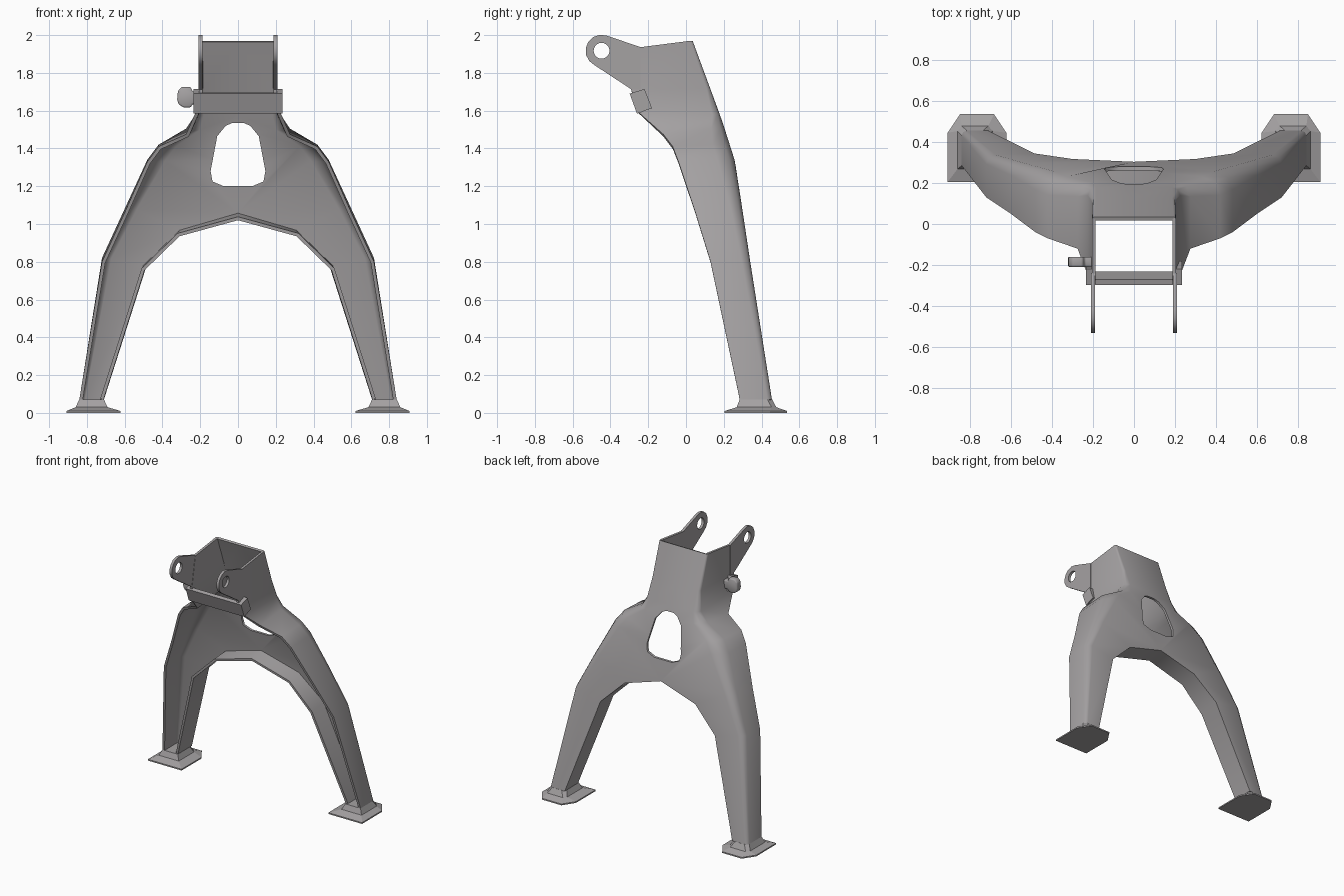
import bpy, bmesh, math

if "Cube" in bpy.data.objects:
    bpy.data.objects.remove(bpy.data.objects["Cube"])

T = 0.018  # sheet thickness

METAL = bpy.data.materials.new("dark_grey_metal")
METAL.diffuse_color = (.375, .36, .365, 1)
METAL.use_nodes = True
METAL.node_tree.nodes["Principled BSDF"].inputs["Base Color"].default_value = METAL.diffuse_color


def finish(name, bm, fix_normals=True):
    if fix_normals:
        bmesh.ops.recalc_face_normals(bm, faces=bm.faces[:])
    me = bpy.data.meshes.new(name)
    bm.to_mesh(me)
    bm.free()
    me.materials.append(METAL)
    ob = bpy.data.objects.new(name, me)
    bpy.context.collection.objects.link(ob)
    return ob


def activate(ob):
    bpy.ops.object.select_all(action='DESELECT')
    ob.select_set(True)
    bpy.context.view_layer.objects.active = ob


def smooth(ob, angle=32):
    activate(ob)
    bpy.ops.object.shade_smooth_by_angle(angle=math.radians(angle))


def apply_mods(ob):
    activate(ob)
    for m in list(ob.modifiers):
        bpy.ops.object.modifier_apply(modifier=m.name)


def mirror(ob):
    m = ob.modifiers.new("mirror", 'MIRROR')
    m.merge_threshold = 0.001


def loft(name, rings):
    bm = bmesh.new()
    vs = [[bm.verts.new(p) for p in r] for r in rings]
    n = len(rings[0])
    for a, b in zip(vs, vs[1:]):
        for i in range(n):
            bm.faces.new((a[i], a[(i + 1) % n], b[(i + 1) % n], b[i]))
    bm.faces.new(vs[0])
    bm.faces.new(vs[-1])
    return finish(name, bm)


def prism_x(name, yz, x0, x1):
    return loft(name, [[(x, y, z) for y, z in yz] for x in (x0, x1)])


def prism_y(name, xz, y0, y1):
    return loft(name, [[(x, y, z) for x, z in xz] for y in (y0, y1)])


def cut(ob, cutter):
    m = ob.modifiers.new("cut", 'BOOLEAN')
    m.operation = 'DIFFERENCE'
    m.solver = 'EXACT'
    m.object = cutter
    cutter.hide_render = True
    apply_mods(ob)
    bpy.data.objects.remove(cutter)


# Rear face profile in side view: (z, y)
REAR = [(1.97, .035), (1.55, .19), (1.33, .26), (1.0, .31), (.8, .34), (.07, .455)]


def rear_y(z):
    for (z0, y0), (z1, y1) in zip(REAR, REAR[1:]):
        if z >= z1:
            return y0 + (y1 - y0) * (z0 - z) / (z0 - z1)
    return REAR[-1][1]


# Stations down one half: outer x, outer z, corner size, wall front y, z, inner x, z
STATIONS = [
    (.205, 1.97, .012, -.25, 1.935, 0, 1.97),
    (.205, 1.72, .02, -.29, 1.71, 0, 1.72),
    (.225, 1.58, .04, -.25, 1.59, 0, 1.58),
    (.275, 1.505, .07, -.12, 1.475, 0, 1.47),
    (.42, 1.42, .09, -.07, 1.41, 0, 1.30),
    (.48, 1.34, .09, -.04, 1.33, 0, 1.045),
    (.60, 1.08, .06, .05, 1.06, .30, .955),
    (.72, .82, .045, .13, .80, .485, .775),
    (.84, .07, .025, .285, .07, .71, .07),
]
# Front edge of the inner arch flange
FLANGE = {5: (0, .17, 1.02), 6: (.31, .17, .935), 7: (.495, .17, .755), 8: (.712, .29, .07)}

# Shell: half sheet, mirrored and thickened
bm = bmesh.new()
rows = []
for i, (x, z, c, wy, wz, xi, zi) in enumerate(STATIONS):
    y = rear_y(z)
    k = c * 0.3
    pts = [(xi, rear_y(zi), zi), (x - c, y, z), (x - k, y - k, z), (x, y - c, z), (x, wy, wz)]
    row = [bm.verts.new(p) for p in pts]
    row.insert(0, bm.verts.new(FLANGE[i]) if i in FLANGE else None)
    rows.append(row)
for a, b in zip(rows, rows[1:]):
    for j in range(5):
        q = (a[j], a[j + 1], b[j + 1], b[j])
        if None not in q:
            bm.faces.new(q)
bm.normal_update()
bm.faces.ensure_lookup_table()
if bm.faces[0].normal.y < 0:
    bmesh.ops.reverse_faces(bm, faces=bm.faces[:])
shell = finish("stand_shell", bm, False)
mirror(shell)
s = shell.modifiers.new("thickness", 'SOLIDIFY')
s.thickness = T
s.offset = -1
s.use_even_offset = True
apply_mods(shell)

# Window in the rear panel
half = [(.03, 1.535), (.065, 1.52), (.11, 1.465), (.145, 1.28), (.135, 1.225), (.075, 1.2)]
window = half + [(-x, z) for x, z in reversed(half)]
cut(shell, prism_y("window_cutter", window, -.1, .6))
smooth(shell, 58)

# Hinge ears with round ends and pin holes
cy, cz, r = -.447, 1.917, .085
arc = [(cy + r * math.cos(math.radians(a)), cz + r * math.sin(math.radians(a)))
       for a in range(70, 246, 25)]
ear_profile = [(-.24, 1.936)] + arc + [(-.288, 1.712), (-.24, 1.712)]
ear = prism_x("hinge_ear", ear_profile, .207 - T, .209)
hole = [(cy + .042 * math.cos(t * math.tau / 20), cz + .042 * math.sin(t * math.tau / 20))
        for t in range(20)]
cut(ear, prism_x("pin_hole_cutter", hole, .1, .3))
mirror(ear)
apply_mods(ear)
smooth(ear)

# Cross plate along the front of the column, with wrapped ends
prism_x("cross_plate", [(-.298, 1.69), (-.27, 1.698), (-.232, 1.593), (-.26, 1.585)], -.235, .235)
wrap = prism_x("cross_plate_end", [(-.298, 1.69), (-.22, 1.715), (-.18, 1.613), (-.26, 1.585)],
               .2, .235)
mirror(wrap)
apply_mods(wrap)

# Side lug
lug = prism_y("side_lug", [(-.2, 1.70), (-.24, 1.70), (-.25, 1.725), (-.30, 1.725),
                           (-.318, 1.705), (-.322, 1.66), (-.315, 1.635), (-.29, 1.617),
                           (-.25, 1.617), (-.24, 1.635), (-.2, 1.635)], -.21, -.16)
b = lug.modifiers.new("soften", 'BEVEL')
b.width = .008
b.segments = 2
apply_mods(lug)
smooth(lug, 50)


# Feet: bevelled hexagonal plate rising into the leg socket
def hexagon(x0, x1, y0, y1, cx, cyy, z):
    return [(x0, y0, z), (x1, y0, z), (x1, y1 - cyy, z), (x1 - cx, y1, z),
            (x0 + cx, y1, z), (x0, y1 - cyy, z)]


foot = loft("foot", [
    hexagon(.622, .908, .205, .535, .06, .09, 0),
    hexagon(.622, .908, .205, .535, .06, .09, .01),
    hexagon(.69, .86, .268, .478, .02, .025, .03),
    hexagon(.71, .84, .284, .456, .025, .025, .071),
])
mirror(foot)
apply_mods(foot)
